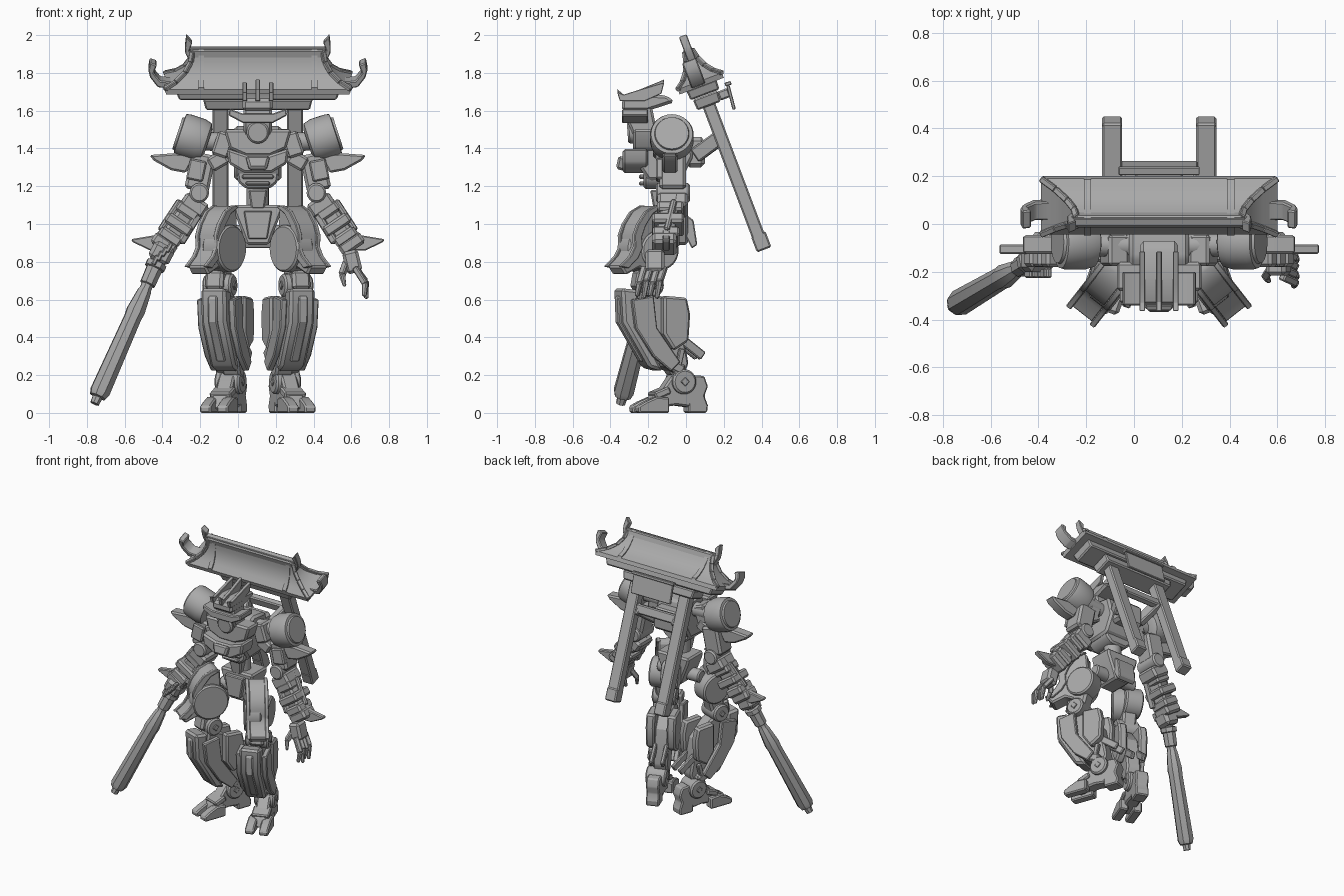
import bpy, bmesh, math
from mathutils import Matrix, Vector

CX = 0.105                                   # body centre line
mat = bpy.data.materials.new("grey_armour")
mat.diffuse_color = (0.40, 0.40, 0.40, 1)
T = Matrix.Translation


def R(deg, axis):
    return Matrix.Rotation(math.radians(deg), 4, axis)


def emit(name, bm, M, bevel=0.0):
    """Bevel, place and sharpen a part, then link it."""
    bmesh.ops.recalc_face_normals(bm, faces=bm.faces)
    if bevel:
        edges = [e for e in bm.edges if e.calc_face_angle(0) > 0.6]
        bmesh.ops.bevel(bm, geom=edges, offset=bevel, segments=1, affect='EDGES', clamp_overlap=True)
    bm.transform(M)
    bmesh.ops.recalc_face_normals(bm, faces=bm.faces)
    for f in bm.faces:
        f.smooth = True
    for e in bm.edges:
        e.smooth = e.calc_face_angle(0) < 0.5
    me = bpy.data.meshes.new(name)
    bm.to_mesh(me)
    bm.free()
    me.materials.append(mat)
    bpy.context.collection.objects.link(bpy.data.objects.new(name, me))


def box(name, M, loc, size, rot=None, bevel=0.008, taper=1.0):
    bm = bmesh.new()
    bmesh.ops.create_cube(bm, size=1)
    for v in bm.verts:
        k = taper if v.co.z < 0 else 1.0
        v.co = Vector((v.co.x * size[0] * k, v.co.y * size[1] * k, v.co.z * size[2]))
    emit(name, bm, M @ T(loc) @ (rot or Matrix()), bevel)


def prism(name, M, pts, lo, hi, plane='yz', bevel=0.006):
    """Extrude a side (yz) or front (xz) outline between lo and hi."""
    bm = bmesh.new()
    put = (lambda p, d: (d, p[0], p[1])) if plane == 'yz' else (lambda p, d: (p[0], d, p[1]))
    a = [bm.verts.new(put(p, lo)) for p in pts]
    b = [bm.verts.new(put(p, hi)) for p in pts]
    bm.faces.new(a)
    bm.faces.new(b[::-1])
    for i in range(len(pts)):
        j = (i + 1) % len(pts)
        bm.faces.new((a[i], b[i], b[j], a[j]))
    emit(name, bm, M, bevel)


def lathe(name, M, a, b, prof, n=24):
    """Turn (distance, radius) pairs round the axis from a to b."""
    a, b = Vector(a), Vector(b)
    bm = bmesh.new()
    rings = [[bm.verts.new((r * math.cos(2 * math.pi * i / n), r * math.sin(2 * math.pi * i / n), t))
              for i in range(n)] for t, r in prof]
    for p, q in zip(rings, rings[1:]):
        for i in range(n):
            bm.faces.new((p[i], p[(i + 1) % n], q[(i + 1) % n], q[i]))
    bm.faces.new(rings[0])
    bm.faces.new(rings[-1])
    emit(name, bm, M @ T(a) @ (b - a).to_track_quat('Z', 'Y').to_matrix().to_4x4())


def rod(name, M, a, b, r, n=20):
    L = (Vector(b) - Vector(a)).length
    c = min(0.01, r * 0.2)
    lathe(name, M, a, b, [(0, r - c), (c, r), (L - c, r), (L, r - c)], n)


def strut(name, M, a, b, w, d, bevel=0.008, taper=1.0):
    a, b = Vector(a), Vector(b)
    q = (a - b).to_track_quat('Z', 'Y').to_matrix().to_4x4()
    box(name, M, (a + b) / 2, (w, d, (a - b).length), q, bevel, taper)


# ---- gate carried on the back, leaning ----
G = T((CX, -0.015, 1.99)) @ R(20.7, 'X')
slope = [(.02, -.075, .345), (.033, -.13, .355), (.055, -.18, .385), (.088, -.222, .435),
         (.125, -.25, .495), (.125, -.278, .485)]
bm = bmesh.new()
rings = [[bm.verts.new((sx * hx, sy * v, w)) for sx, sy in ((-1, -1), (1, -1), (1, 1), (-1, 1))]
         for v, w, hx in slope]
for p, q in zip(rings, rings[1:]):
    for i in range(4):
        bm.faces.new((p[i], p[(i + 1) % 4], q[(i + 1) % 4], q[i]))
bm.faces.new(rings[0])
bm.faces.new(rings[-1])
emit("gate_roof", bm, G)
box("gate_ridge", G, (0, 0, -.09), (.70, .055, .05))
box("gate_ridge_cap", G, (0, 0, -.068), (.72, .035, .02), bevel=.004)
box("gate_upper_beam", G, (0, 0, -.30), (.87, .17, .055), taper=.96)
box("gate_lower_beam", G, (0, 0, -.36), (.58, .14, .06), taper=.95)
box("gate_tie_beam", G, (0, 0, -.56), (.40, .045, .065))
box("gate_sign", G, (0, .125, -.38), (.32, .018, .15), R(-6, 'X'), .004)
box("gate_sign_frame", G, (0, .135, -.315), (.34, .035, .02), R(-6, 'X'), .004)
box("gate_sign_mount", G, (0, .095, -.36), (.2, .06, .05))
rib = [(v, w + .012) for v, w, h in slope[:5]]
rib = rib + [(v, w - .02) for v, w in rib[::-1]]
for s in (-1, 1):
    S = G @ Matrix.Diagonal((s, 1, 1, 1))
    prism("gate_ridge_horn", S, [(.30, -.10), (.326, -.108), (.363, -.07), (.347, -.026), (.379, .01),
          (.386, -.05), (.384, -.086), (.352, -.15), (.30, -.15)], -.022, .022, 'xz', .004)
    prism("gate_eave_horn", S, [(.40, -.20), (.45, -.235), (.515, -.23), (.55, -.186), (.535, -.14),
          (.572, -.125), (.58, -.17), (.57, -.21), (.53, -.265), (.42, -.28)], -.055, .025, 'xz', .006)
    for f in (-1, 1):
        F = S @ Matrix.Diagonal((1, f, 1, 1))
        prism("gate_roof_rib", F, rib, .285, .315, bevel=0)
        for p, q in zip(slope[:4], slope[1:5]):
            strut("gate_hip_rib", F, (p[2], p[0], p[1]), (q[2], q[0], q[1]), .026, .022, .004)
    box("gate_post", S, (.197, 0, -.79), (.085, .07, .82))
    box("gate_post_foot", S, (.197, .003, -1.16), (.085, .082, .09))
    strut("gate_bracket", S, (.16, .02, -.56), (.10, -.16, -.61), .05, .08)

# ---- torso and head on the centre line ----
C = T((CX, 0, 0))
prism("chest", C, [(-.25, 1.44), (-.14, 1.52), (0, 1.50), (.04, 1.36), (-.02, 1.24), (-.2, 1.23),
                   (-.26, 1.32)], -.125, .125, bevel=.015)
prism("collar", C, [(-.18, 1.50), (.18, 1.50), (.15, 1.40), (.06, 1.36), (-.06, 1.36), (-.15, 1.40)],
      -.28, -.16, 'xz', .012)
prism("chest_plate", C, [(-.165, 1.40), (-.06, 1.365), (.06, 1.365), (.165, 1.40), (.155, 1.32),
                         (.07, 1.27), (-.07, 1.27), (-.155, 1.32)], -.335, -.2, 'xz', .012)
box("chest_beak", C, (0, -.34, 1.32), (.13, .06, .07), R(-20, 'X'), .012, .7)
prism("abdomen", C, [(-.115, 1.28), (.115, 1.28), (.105, 1.22), (.06, 1.185), (-.06, 1.185), (-.105, 1.22)],
      -.225, -.03, 'xz', .012)
for i in range(2):
    box("belly_rib", C, (0, -.20, 1.25 - i * .035), (.17 - i * .04, .10, .022))
rod("waist", C, (0, -.1, 1.05), (0, -.1, 1.26), .06, 16)
box("waist_guard", C, (0, -.13, 1.13), (.10, .12, .10), taper=.7)
box("backpack", C, (0, .05, 1.38), (.2, .1, .16), bevel=.02)
lathe("throat_disc", C, (0, -.24, 1.49), (0, -.31, 1.485), [(0, .06), (.06, .06), (.07, .05)], 24)
prism("head", C, [(-.31, 1.61), (-.31, 1.54), (-.27, 1.45), (-.2, 1.45), (-.16, 1.52), (-.18, 1.62),
                  (-.26, 1.65)], -.075, .075, bevel=.012)
prism("brow", C, [(-.15, 1.61), (-.08, 1.585), (.08, 1.585), (.15, 1.61), (.155, 1.575), (.08, 1.535),
                  (-.08, 1.535), (-.155, 1.575)], -.34, -.2, 'xz', .006)
prism("helmet_top", C, [(-.34, 1.66), (-.25, 1.69), (-.1, 1.68), (-.06, 1.645), (-.2, 1.60), (-.34, 1.60)],
      -.08, .08, bevel=.015)
for x, h in ((-.07, 0), (0, .015), (.07, 0)):
    prism("crest_blade", C, [(-.365, 1.70 + h), (-.33, 1.685), (-.25, 1.71), (-.115, 1.75 + h),
                             (-.13, 1.69), (-.22, 1.65), (-.35, 1.65)], x - .012, x + .012, bevel=.003)
prism("pelvis", C, [(-.13, 1.10), (.13, 1.10), (.125, 1.06), (.085, .96), (.06, .89), (-.06, .89),
                    (-.085, .96), (-.125, 1.06)], -.17, .01, 'xz', .012)
prism("pelvis_front_plate", C, [(-.075, 1.07), (.075, 1.07), (.05, .92), (-.05, .92)], -.2, -.16, 'xz')
prism("rear_flap", C, [(0, 1.05), (.04, 1.02), (.06, .89), (.03, .87), (0, .93)], -.07, .07)
rod("hip_axle", C, (-.17, -.09, .95), (.17, -.09, .95), .045, 16)

# ---- limbs, built facing outward then mirrored ----
for s in (-1, 1):
    M = C @ Matrix.Diagonal((s, 1, 1, 1))
    # shoulder and arm
    rod("shoulder_link", M, (.08, -.09, 1.43), (.3, -.085, 1.44), .05, 16)
    box("shoulder_block", M, (.185, -.11, 1.42), (.09, .13, .13), R(-18, 'Y'), .012)
    n = Vector((.95, 0, .31))
    c = Vector((.345, -.075, 1.455))
    lathe("shoulder_drum", M, c - n * .085, c + n * .085,
          [(0, .075), (.012, .105), (.05, .116), (.135, .116), (.155, .11), (.158, .092), (.17, .088)], 32)
    box("upper_arm", M, (.305, -.07, 1.275), (.13, .14, .20), R(-12, 'Y'), .015)
    box("upper_arm_plate", M, (.325, -.14, 1.285), (.09, .04, .11), R(-12, 'Y'))
    box("armpit_block", M, (.21, -.1, 1.335), (.10, .12, .08), R(30, 'Y'), .012)
    prism("arm_wing", M, [(.33, 1.36), (.38, 1.37), (.44, 1.375), (.575, 1.365), (.55, 1.335),
                          (.46, 1.285), (.38, 1.27)], -.125, -.045, 'xz', .01)
    rod("elbow", M, (.31, -.16, 1.165), (.31, .02, 1.165), .052, 16)
    box("elbow_block", M, (.335, -.07, 1.10), (.14, .16, .085), R(-34, 'Y'), .015)
    strut("forearm", M, (.32, -.07, 1.14), (.5, -.115, .88), .10, .11, .015)
    for t, w in ((.28, .125), (.55, .155), (.8, .13)):
        p = Vector((.32, -.07, 1.14)).lerp(Vector((.5, -.115, .88)), t)
        box("forearm_band", M, p, (w, w + .015, .06), R(-34, 'Y'), .012)
    strut("forearm_rail", M, (.405, -.06, 1.12), (.51, -.1, .96), .03, .05)
    strut("forearm_inner_rail", M, (.31, -.12, 1.06), (.41, -.16, .9), .04, .04)
    prism("wrist_fin", M, [(.46, .97), (.5, .985), (.55, .94), (.67, .92), (.665, .905), (.57, .86),
                           (.47, .86)], -.125, -.085, 'xz', .006)
    box("wrist_cuff", M, (.495, -.115, .895), (.14, .13, .07), R(-34, 'Y'), .015)

    # leg, turned outward
    L = M @ T((.165, -.085, 0)) @ R(20, 'Z')
    K = L @ T((-.025, 0, 0))
    for x in (-.048, .048):
        prism("toe", L, [(-.20, 0), (-.205, .035), (-.16, .06), (-.10, .085), (-.03, .08), (-.03, 0)],
              x - .031, x + .031, bevel=.008)
        prism("shin_side_plate", K, [(-.24, .60), (-.12, .62), (-.10, .45), (.03, .27), (-.02, .22),
              (-.12, .30), (-.22, .45)], x * 1.85 - .018, x * 1.85 + .018)
        prism("calf_pod", K, [(-.06, .62), (.07, .61), (.09, .52), (.08, .38), (.0, .33), (-.06, .42)],
              x * 1.5 - .03, x * 1.5 + .03, bevel=.012)
        strut("ankle_piston", L, (x, .01, .17), (x, .05, .34), .03, .03, .005)
        strut("calf_fin", K, (x * .8, .06, .39), (x * .8, .18, .30), .025, .05, .006)
    prism("foot", L, [(-.13, .02), (-.11, .09), (-.05, .13), (0, .2), (.09, .2), (.12, .1), (.1, .03),
                      (.02, .04)], -.045, .045, bevel=.01)
    box("instep_plate", L, (0, -.06, .105), (.12, .09, .04), R(22, 'X'))
    prism("heel", L, [(.09, .0), (.09, .14), (.12, .2), (.18, .195), (.2, .14), (.18, .09), (.2, .04),
                      (.195, 0)], -.045, .045, bevel=.008)
    rod("ankle", L, (-.07, .06, .165), (.07, .06, .165), .066, 24)
    box("ankle_bolt", L, (0, .06, .165), (.15, .035, .035), R(45, 'X'), .003)
    prism("lower_leg", K, [(-.17, .66), (-.06, .62), (.05, .5), (.1, .26), (.06, .18), (0, .2), (-.06, .36),
                           (-.18, .5)], -.05, .05, bevel=.012)
    prism("shin_armour", K, [(-.285, .66), (-.19, .65), (-.19, .47), (-.05, .22), (-.13, .24), (-.275, .48)],
          -.07, .07, bevel=.015)
    prism("shin_ridge", K, [(-.295, .61), (-.265, .63), (-.14, .28), (-.16, .27), (-.29, .48)], -.025, .025)
    box("shin_collar", L, (0, .0, .25), (.13, .13, .06), R(-25, 'X'), .012)
    rod("knee", L, (-.085, -.12, .675), (.075, -.12, .675), .062, 24)
    box("knee_bolt", L, (-.005, -.12, .675), (.175, .035, .035), R(45, 'X'), .003)
    box("knee_cap", L, (0, -.17, .70), (.10, .07, .10), R(-10, 'X'), .015)
    strut("thigh", L, (0, -.05, .93), (0, -.12, .68), .10, .11, .015)
    rod("thigh_joint", L, (-.05, -.08, .86), (.075, -.08, .86), .105, 32)

    # flared hip skirt over the thigh drum
    H = M @ T((.14, -.1, 0)) @ R(38, 'Z')
    rod("thigh_drum", H, (-.11, -.13, .87), (.0, -.13, .87), .125, 32)
    skirt = [(-.06, 1.08), (-.10, 1.10), (-.17, 1.065), (-.22, 1.0), (-.245, .94), (-.24, .88), (-.27, .83),
             (-.335, .775), (-.30, .73), (-.21, .77), (-.14, .74), (-.08, .82), (-.05, .95)]
    prism("hip_skirt", H, skirt, -.085, .035, bevel=.01)
    for x in (-.095, .03):
        prism("hip_skirt_rim", H, [(y * 1.04, z) for y, z in skirt[1:8]] + [(y + .04, z - .01)
              for y, z in skirt[7:0:-1]], x - .008, x + .018, bevel=.004)

# ---- open hand on the +x side ----
O = C
box("open_palm", O, (.5, -.165, .80), (.085, .10, .12), R(-14, 'Y'), .015)
for i in range(4):
    y = -.115 - i * .035
    k = .012 * (i % 2)
    strut("finger_base", O, (.515, y, .77), (.57, y - .025, .695 - k), .033, .031, .006)
    strut("finger_tip", O, (.57, y - .025, .70 - k), (.575 - k, y - .04, .605 + k), .031, .03, .006, .7)
strut("thumb_base", O, (.47, -.18, .80), (.445, -.22, .73), .034, .034, .006)
strut("thumb_tip", O, (.445, -.22, .735), (.46, -.24, .67), .03, .03, .006, .6)

# ---- club and fist on the -x side ----
W = Matrix()
lathe("club", W, (-.40, -.135, .86), (-.765, -.35, .035),
      [(0, .035), (.07, .035), (.075, .057), (.105, .057), (.11, .046), (.20, .043), (.205, .033),
       (.23, .033), (.24, .038), (.36, .052), (.40, .048), (.84, .056), (.87, .045), (.875, .028),
       (.912, .025)], 8)
box("fist", W, (-.405, -.14, .845), (.12, .12, .10), R(28, 'Y'), .02)
for i in range(4):
    box("fist_knuckle", W, (-.365 - i * .024, -.205, .875 - i * .022), (.024, .04, .055), R(28, 'Y'), .006)
